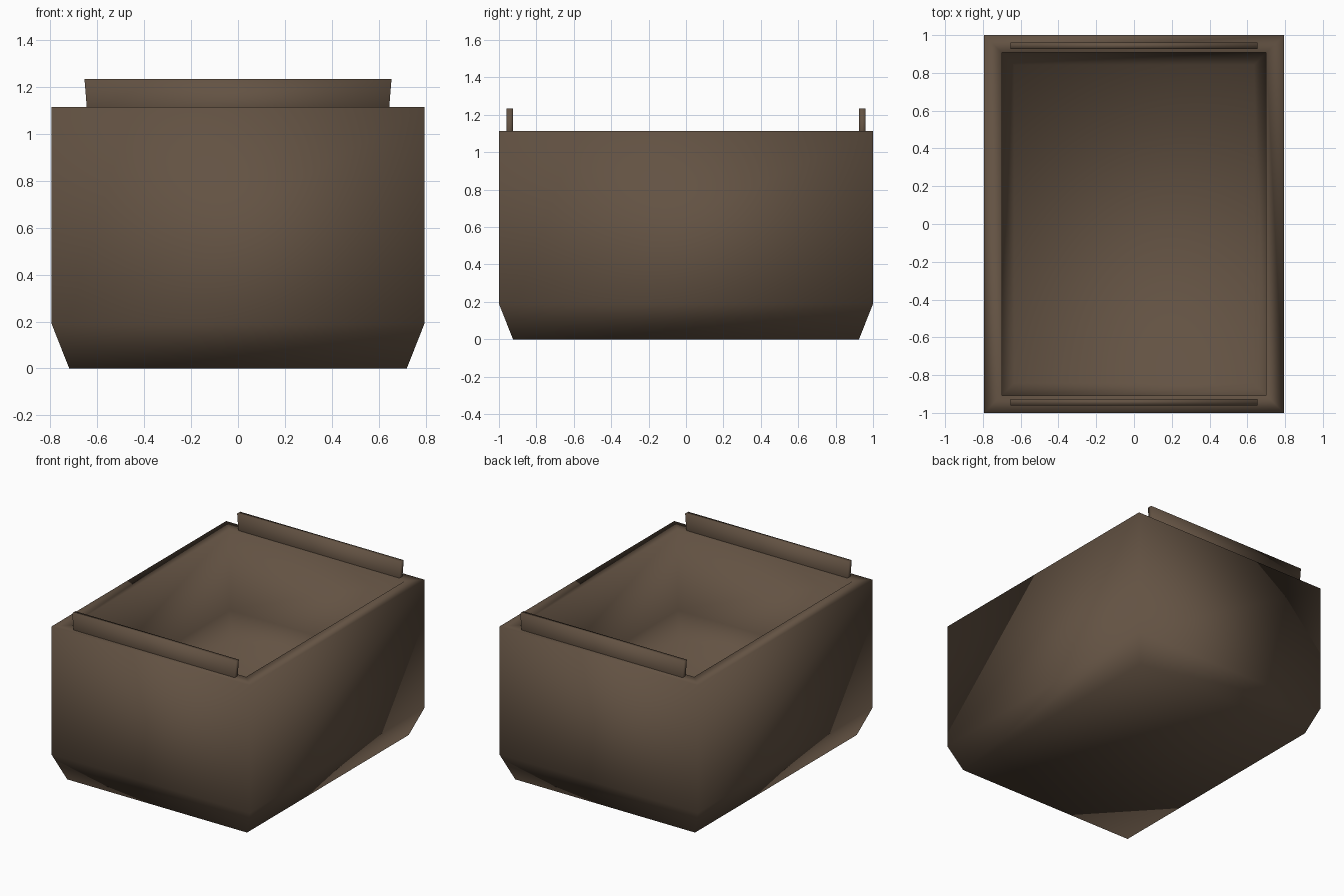
import bpy

if "Cube" in bpy.data.objects:
    bpy.data.objects.remove(bpy.data.objects["Cube"])

brown = bpy.data.materials.new("dull_brown")
brown.diffuse_color = (0.125, 0.085, 0.056, 1)
brown.use_nodes = True
brown.node_tree.nodes["Principled BSDF"].inputs["Base Color"].default_value = brown.diffuse_color


def stacked_rings(name, rings, y_mid=0.0, bottom=True):
    """Solid through rectangles given as (half x, half y, z)."""
    verts, faces = [], []
    for hx, hy, z in rings:
        verts += [(-hx, y_mid - hy, z), (hx, y_mid - hy, z),
                  (hx, y_mid + hy, z), (-hx, y_mid + hy, z)]
    for r in range(len(rings) - 1):
        a, b = 4 * r, 4 * r + 4
        for i in range(4):
            j = (i + 1) % 4
            faces.append((a + i, a + j, b + j, b + i))
    n = len(verts)
    faces.append((n - 4, n - 3, n - 2, n - 1))
    if bottom:
        faces.append((3, 2, 1, 0))
    mesh = bpy.data.meshes.new(name)
    mesh.from_pydata(verts, [], faces)
    mesh.materials.append(brown)
    for p in mesh.polygons:
        p.use_smooth = True
    obj = bpy.data.objects.new(name, mesh)
    bpy.context.collection.objects.link(obj)
    return obj


# Open bin: chamfered base, straight walls, flat rim, cavity with chamfered floor
stacked_rings("bin_body", [
    (0.72, 0.925, 0.0),
    (0.795, 1.0, 0.19),
    (0.795, 1.0, 1.115),
    (0.70, 0.907, 1.115),
    (0.70, 0.907, 0.53),
    (0.635, 0.842, 0.36),
])

# Upright lips standing on the front and back rims
for label, side in (("front", -1), ("back", 1)):
    stacked_rings(label + "_lip", [
        (0.645, 0.0175, 1.112),
        (0.655, 0.0175, 1.235),
    ], y_mid=side * 0.943, bottom=False)
